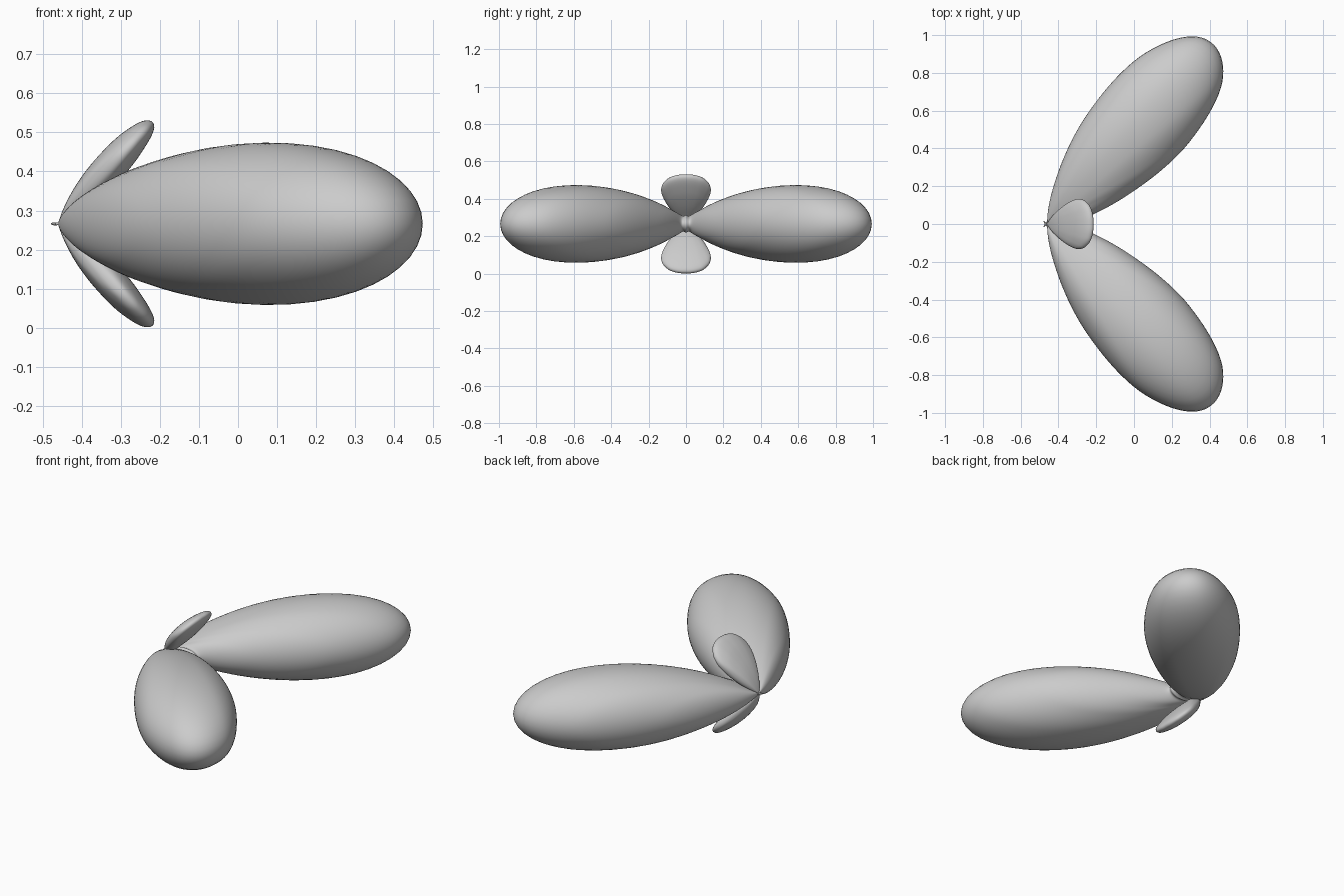
import bpy, bmesh, math

if "Cube" in bpy.data.objects:
    bpy.data.objects.remove(bpy.data.objects["Cube"])

ORIGIN = (-0.459, 0, 0.266)


def sample(vals, step, a):
    """Smooth (Catmull-Rom) lookup in an evenly spaced polar profile."""
    u = min(max(a / step, 0), len(vals) - 1)
    i = min(int(u), len(vals) - 2)
    t = u - i
    p1, p2 = vals[i], vals[i + 1]
    p0 = vals[i - 1] if i else p2
    p3 = vals[i + 2] if i + 2 < len(vals) else p2
    r = 0.5 * (2 * p1 + (p2 - p0) * t + (2 * p0 - 5 * p1 + 4 * p2 - p3) * t * t
               + (3 * p1 - p0 - 3 * p2 + p3) * t ** 3)
    return max(r, 0)


def lobe(name, radius, a_range, b_max, upright, na=100, nb=80):
    """Polar surface r(a, b): a sweeps in the lobe's plane, b tilts out of it."""
    bm = bmesh.new()
    grid = []
    for i in range(na + 1):
        a = a_range[0] + (a_range[1] - a_range[0]) * i / na
        row = []
        for j in range(nb + 1):
            b = -b_max + 2 * b_max * j / nb
            r = radius(a, b)
            ra, rb = math.radians(a), math.radians(b)
            x, s, n = r * math.cos(rb) * math.cos(ra), r * math.cos(rb) * math.sin(ra), r * math.sin(rb)
            row.append(bm.verts.new((x, n, s) if upright else (x, s, n)))
        grid.append(row)
    for i in range(na):
        for j in range(nb):
            q = [grid[i][j], grid[i + 1][j], grid[i + 1][j + 1], grid[i][j + 1]]
            bm.faces.new(q[::-1] if upright else q)
    bmesh.ops.remove_doubles(bm, verts=bm.verts, dist=0.0002)
    me = bpy.data.meshes.new(name)
    bm.to_mesh(me)
    bm.free()
    me.polygons.foreach_set("use_smooth", [True] * len(me.polygons))
    ob = bpy.data.objects.new(name, me)
    bpy.context.collection.objects.link(ob)
    ob.location = ORIGIN
    m = ob.modifiers.new("Mirror", "MIRROR")
    m.use_axis = (False, not upright, upright)
    m.merge_threshold = 0.0005
    return ob


# Two main lobes, swept in the horizontal plane and mirrored across y;
# their vertical spread widens towards the saddle that joins them
MAIN = [.2, .22, .46, .87, 1.215, 1.285, 1.05, .62, .22, .03, 0]


def main_radius(a, b):
    spread = 35.4 + 18 * max(0, 1 - a / 25) ** 1.5
    if abs(b) >= spread:
        return 0
    return sample(MAIN, 10, a) * math.cos(math.pi / 2 * b / spread) ** 2


lobe("main_lobes", main_radius, (0, 100), 54, False)

# Two small side lobes, swept in the vertical plane and mirrored across z
SIDE = [0, .04, .07, .09, .125, .185, .268, .346, .345, .282, .195, .12, .06, .025, .01, .003, 0]
WIDTH = [1, 1, .99, .97, .925, .86, .74, .5, .25, .08, 0]
lobe("side_lobes",
     lambda a, b: sample(SIDE, 5, a - 10) * sample(WIDTH, 5, abs(b)),
     (10, 90), 50, True)

# Tiny crossed back lobes
for i, sgn in enumerate((-1, 1)):
    bpy.ops.mesh.primitive_uv_sphere_add(segments=16, ring_count=8, radius=1,
                                         location=(-0.467, 0, ORIGIN[2]),
                                         rotation=(0, 0, sgn * math.radians(55)))
    ob = bpy.context.object
    ob.name = f"back_lobe_{i + 1}"
    ob.scale = (0.02, 0.004, 0.004)
    bpy.ops.object.shade_smooth()
